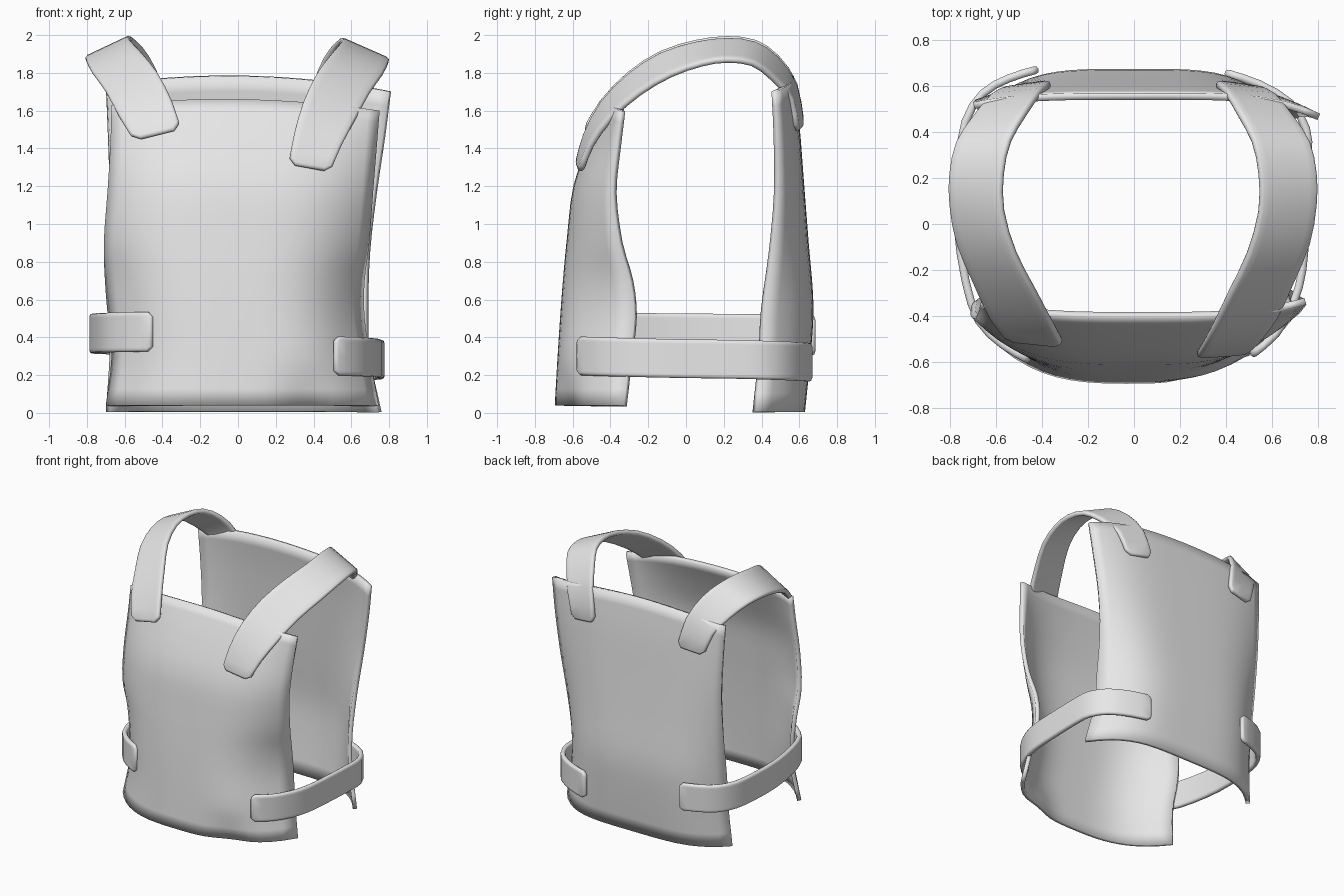
import bpy
import math
from mathutils import Vector

if "Cube" in bpy.data.objects:
    bpy.data.objects.remove(bpy.data.objects["Cube"])

grey = bpy.data.materials.new("light_grey")
grey.diffuse_color = (0.8, 0.8, 0.8, 1)
grey.use_nodes = True
grey.node_tree.nodes["Principled BSDF"].inputs["Base Color"].default_value = grey.diffuse_color


def spline(points, steps):
    """Smooth list of equal-length tuples through the given points."""
    p = [Vector(q) for q in points]
    p = [2 * p[0] - p[1]] + p + [2 * p[-1] - p[-2]]
    out = []
    for i in range(1, len(p) - 2):
        a, b, c, d = p[i - 1:i + 3]
        for k in range(steps):
            t = k / steps
            out.append(0.5 * (2 * b + (c - a) * t + (2 * a - 5 * b + 4 * c - d) * t * t
                              + (3 * b - a - 3 * c + d) * t ** 3))
    out.append(p[-2])
    return out


def sheet(name, rows, flip, thickness, bevel):
    """Solid sheet from a grid of points, thickened inward."""
    n = len(rows[0])
    verts = [tuple(v) for r in rows for v in r]
    faces = []
    for r in range(len(rows) - 1):
        for c in range(n - 1):
            f = (r * n + c, r * n + c + 1, (r + 1) * n + c + 1, (r + 1) * n + c)
            faces.append(f[::-1] if flip else f)
    me = bpy.data.meshes.new(name)
    me.from_pydata(verts, [], faces)
    me.materials.append(grey)
    ob = bpy.data.objects.new(name, me)
    bpy.context.collection.objects.link(ob)
    s = ob.modifiers.new("thickness", 'SOLIDIFY')
    s.thickness, s.offset = thickness, -1
    if bevel:
        b = ob.modifiers.new("soft_edge", 'BEVEL')
        b.width, b.segments = bevel, 2
        b.limit_method, b.angle_limit = 'ANGLE', math.radians(50)
    bpy.ops.object.select_all(action='DESELECT')
    bpy.context.view_layer.objects.active = ob
    ob.select_set(True)
    bpy.ops.object.shade_smooth_by_angle(angle=math.radians(45))
    return ob


def panel(name, levels, z0, top, flip, power, dent=0.0):
    """Curved plate; each level is (height 0-1, left x, right x, middle y, left y, right y)."""
    rows = []
    for h, xl, xr, yc, yl, yr in [tuple(v) for v in spline(levels, 3)]:
        row = []
        for i in range(25):
            t = -1 + i / 12
            x = xl + (xr - xl) * (t + 1) / 2
            y = yc + ((yl if t < 0 else yr) - yc) * abs(t) ** power
            # crumpled lower hem
            y += dent * math.exp(-((x - 0.38) / 0.16) ** 2 - (h / 0.09) ** 2)
            row.append((x, y, z0 + h * (top(t) - z0)))
        rows.append(row)
    return sheet(name, rows, flip, 0.03, 0)


# Front and back plates
front = [(0, -0.70, 0.745, -0.695, -0.41, -0.33), (0.16, -0.67, 0.70, -0.68, -0.37, -0.30),
         (0.30, -0.69, 0.67, -0.665, -0.34, -0.275), (0.42, -0.705, 0.67, -0.65, -0.35, -0.295),
         (0.55, -0.71, 0.695, -0.63, -0.40, -0.355), (0.72, -0.69, 0.715, -0.595, -0.41, -0.39),
         (0.88, -0.675, 0.735, -0.50, -0.38, -0.37), (1, -0.67, 0.75, -0.41, -0.355, -0.35)]
panel("front_plate", front, 0.04, lambda t: 1.66 - 0.015 * t - 0.045 * t * t, False, 3.3, 0.05)

back = [(0, -0.70, 0.76, 0.63, 0.43, 0.37), (0.17, -0.68, 0.70, 0.66, 0.45, 0.40),
        (0.32, -0.68, 0.69, 0.675, 0.47, 0.415), (0.5, -0.68, 0.70, 0.65, 0.51, 0.46),
        (0.68, -0.68, 0.735, 0.625, 0.54, 0.49), (0.86, -0.69, 0.78, 0.60, 0.54, 0.49),
        (1, -0.70, 0.81, 0.57, 0.53, 0.48)]
panel("back_plate", back, 0.005, lambda t: 1.785 - 0.018 * t - 0.065 * t * t, True, 4)

# Shoulder straps: neck-side edge and arm-side edge, front to back
neck = [(0.27, -0.59, 1.32), (0.30, -0.545, 1.48), (0.35, -0.455, 1.65), (0.42, -0.31, 1.80),
        (0.50, -0.14, 1.91), (0.55, 0.05, 1.97), (0.55, 0.22, 1.99), (0.52, 0.37, 1.97),
        (0.46, 0.49, 1.89), (0.40, 0.59, 1.74), (0.35, 0.63, 1.52)]
arm = [(0.49, -0.575, 1.28), (0.55, -0.52, 1.42), (0.63, -0.41, 1.57), (0.70, -0.26, 1.70),
       (0.77, -0.09, 1.80), (0.80, 0.08, 1.86), (0.80, 0.22, 1.88), (0.77, 0.36, 1.86),
       (0.70, 0.47, 1.78), (0.62, 0.57, 1.66), (0.56, 0.60, 1.49)]


def strap(name, rows, flip):
    """Ribbon whose end corners are rounded off."""
    for end, nxt in ((0, 1), (-1, -2)):
        for c in (0, -1):
            rows[end][c] = rows[end][c].lerp(rows[nxt][c], 0.4)
    sheet(name, rows, flip, 0.035, 0.014)


def shoulder(name, a, b, flip):
    strap(name, [[p.lerp(q, t) for t in (0, 0.15, 0.5, 0.85, 1)]
                 for p, q in zip(spline(a, 2), spline(b, 2))], flip)


def mirrored(points, spread):
    # The left strap is shorter in front and sits further out at the top
    m = [(-x - 0.005 - spread * max(0, z - 1.7), y, z + 0.01) for x, y, z in points[1:]]
    m[0] = (m[0][0], m[0][1], m[0][2] + 0.02)
    return m


shoulder("right_shoulder_strap", neck, arm, False)
shoulder("left_shoulder_strap", mirrored(neck, 0.07), mirrored(arm, 0.02), True)


# Waist straps: path seen from above, with a height that drifts front to back
def waist(name, path, z_front, z_back, height, flip):
    pts = spline(path, 2)
    rows = []
    for i, p in enumerate(pts):
        z = z_front + (z_back - z_front) * i / (len(pts) - 1)
        rows.append([Vector((p.x, p.y, z + k * height)) for k in (0, 0.12, 0.5, 0.88, 1)])
    strap(name, rows, not flip)


right = [(0.52, -0.585), (0.63, -0.49), (0.71, -0.35), (0.75, -0.2), (0.765, 0), (0.775, 0.28),
         (0.765, 0.42), (0.69, 0.54), (0.55, 0.625), (0.40, 0.675)]
left = [(-0.46, -0.61), (-0.58, -0.54), (-0.69, -0.43), (-0.75, -0.25), (-0.785, 0), (-0.78, 0.25),
        (-0.75, 0.45), (-0.67, 0.58), (-0.55, 0.65), (-0.42, 0.69)]
waist("right_waist_strap", right, 0.20, 0.165, 0.205, False)
waist("left_waist_strap", left, 0.325, 0.305, 0.21, True)
